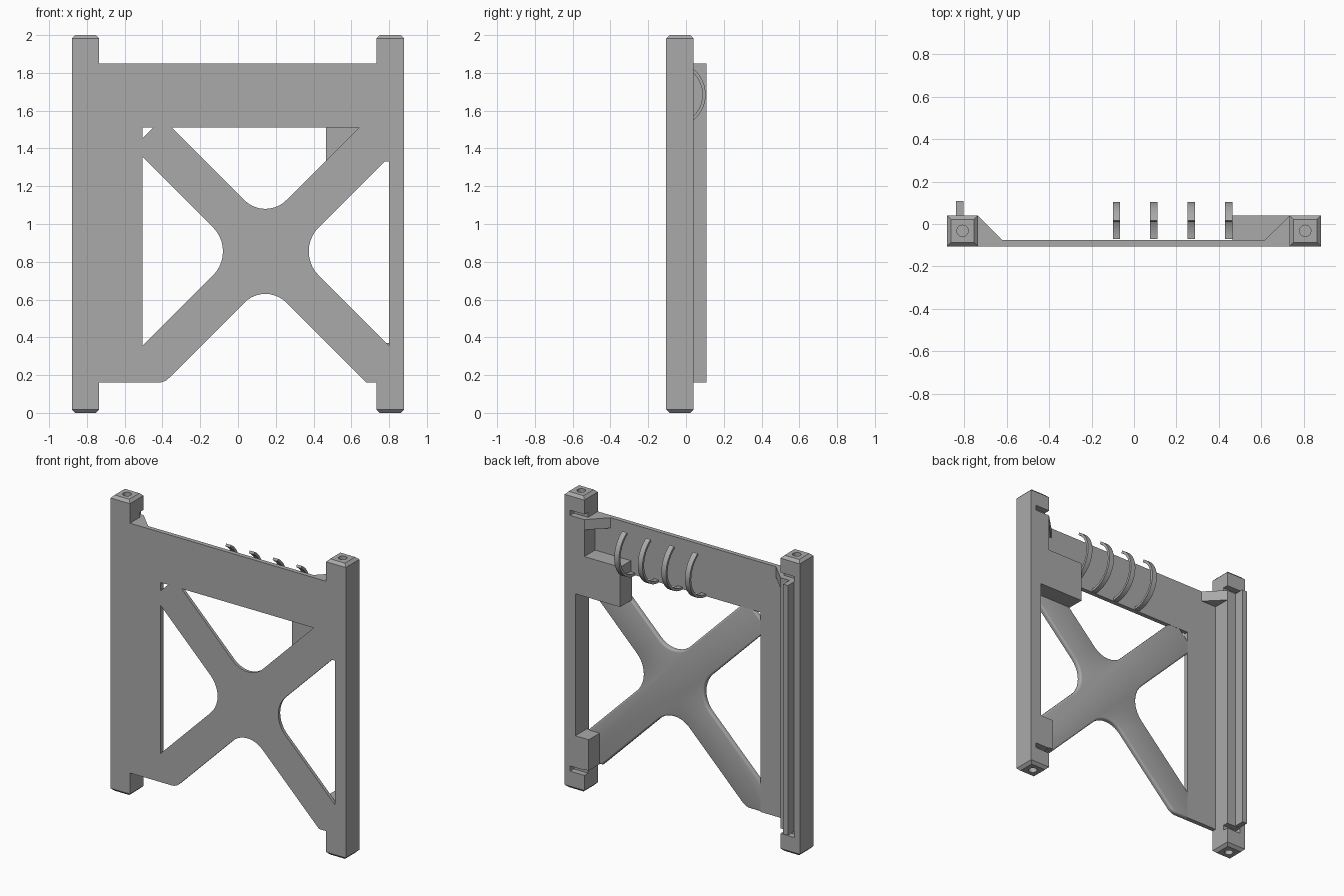
import bpy, bmesh, math
from mathutils import Vector

if "Cube" in bpy.data.objects:
    bpy.data.objects.remove(bpy.data.objects["Cube"])

grey = bpy.data.materials.new("plain_grey")
grey.use_nodes = True
GREY = (0.4, 0.4, 0.4, 1)
grey.diffuse_color = GREY
grey.node_tree.nodes["Principled BSDF"].inputs["Base Color"].default_value = GREY

FRONT, PANEL_BACK, POST_BACK = -0.105, -0.075, 0.04


def rounded(points, steps=10):
    """Outline with arcs at the corners given as (u, v, radius)."""
    out = []
    for i, p in enumerate(points):
        c = Vector(p[:2])
        if len(p) == 2:
            out.append(c)
            continue
        a = (Vector(points[i - 1][:2]) - c).normalized()
        b = (Vector(points[(i + 1) % len(points)][:2]) - c).normalized()
        half = a.angle(b) / 2
        centre = c + (a + b).normalized() * p[2] / math.sin(half)
        start = c + a * p[2] / math.tan(half) - centre
        end = c + b * p[2] / math.tan(half) - centre
        sweep = math.pi - 2 * half
        for k in range(steps + 1):
            t = k / steps
            out.append(centre + (start * math.sin((1 - t) * sweep)
                                 + end * math.sin(t * sweep)) / math.sin(sweep))
    return out


def prism(name, outline, lo, hi, axis="y", back_bevel=0, smooth=False):
    """Extrude an outline along an axis from lo to hi."""
    place = {"x": lambda p, h: (h, p[0], p[1]),
             "y": lambda p, h: (p[0], h, p[1]),
             "z": lambda p, h: (p[0], p[1], h)}[axis]
    bm = bmesh.new()
    bottom = [bm.verts.new(place(p, lo)) for p in outline]
    top = [bm.verts.new(place(p, hi)) for p in outline]
    bm.faces.new(bottom)
    cap = bm.faces.new(top)
    n = len(outline)
    for i in range(n):
        j = (i + 1) % n
        bm.faces.new((bottom[i], bottom[j], top[j], top[i]))
    bmesh.ops.recalc_face_normals(bm, faces=bm.faces)
    if back_bevel:
        bmesh.ops.bevel(bm, geom=list(cap.edges), offset=back_bevel,
                        segments=3, profile=0.5, affect="EDGES")
    mesh = bpy.data.meshes.new(name)
    bm.to_mesh(mesh)
    bm.free()
    mesh.materials.append(grey)
    obj = bpy.data.objects.new(name, mesh)
    bpy.context.collection.objects.link(obj)
    if smooth:
        activate(obj)
        bpy.ops.object.shade_smooth_by_angle(angle=math.radians(35))
    return obj


def activate(obj):
    bpy.ops.object.select_all(action="DESELECT")
    obj.select_set(True)
    bpy.context.view_layer.objects.active = obj


def box(name, x, y, z, **kw):
    return prism(name, [(x[0], z[0]), (x[1], z[0]), (x[1], z[1]), (x[0], z[1])], *y, **kw)


def cut(obj, cutter):
    mod = obj.modifiers.new("cut", "BOOLEAN")
    mod.operation, mod.solver, mod.object = "DIFFERENCE", "EXACT", cutter
    activate(obj)
    bpy.ops.object.modifier_apply(modifier=mod.name)
    bpy.data.objects.remove(cutter)


def post(name, x0, x1, side):
    """Square post with chamfered ends, end holes and slots in the back."""
    obj = box(name, (x0, x1), (FRONT, POST_BACK), (0, 2))
    bm = bmesh.new()
    bm.from_mesh(obj.data)
    ends = [e for e in bm.edges if abs(e.verts[0].co.z - e.verts[1].co.z) < 0.01]
    bmesh.ops.bevel(bm, geom=ends, offset=0.018, segments=1, affect="EDGES")
    bm.to_mesh(obj.data)
    bm.free()
    cx, cy = (x0 + x1) / 2, (FRONT + POST_BACK) / 2
    ring = [(cx + 0.027 * math.cos(a * math.tau / 20), cy + 0.027 * math.sin(a * math.tau / 20))
            for a in range(20)]
    inner = (x0 - 0.05, x1 - 0.04) if side > 0 else (x0 + 0.04, x1 + 0.05)
    for z in (0, 2):
        cut(obj, prism("hole_cutter", ring, z - 0.08, z + 0.08, axis="z"))
        s = 0.12 if z == 0 else 1.85
        cut(obj, box("slot_cutter", inner, (0, 0.1), (s, s + 0.035)))
    return obj


# Posts; the one on the left is narrowed between its upper and lower blocks
post("right_post", -0.88, -0.735, -1)
left_post = post("left_post", 0.733, 0.88, 1)
cut(left_post, box("recess_cutter", (0.6, 0.8), (-0.2, 0.2), (0.16, 1.33)))

# Flat panel: top band and side band
prism("panel", [(-0.735, 0.16), (-0.505, 0.16), (-0.505, 1.51), (0.733, 1.51),
                (0.733, 1.85), (-0.735, 1.85)], FRONT, PANEL_BACK)

# Crossed brace with rounded inner corners
brace = [(0.145, 1.015, 0.157), (-0.4, 1.56), (-0.555, 1.405), (-0.005, 0.855, 0.18),
         (-0.555, 0.305), (-0.555, 0.16), (-0.39, 0.16, 0.08), (0.145, 0.695, 0.157),
         (0.68, 0.16), (0.84, 0.16), (0.84, 0.315), (0.3, 0.855, 0.18),
         (0.84, 1.395), (0.69, 1.56)]
prism("cross_brace", rounded(brace), FRONT, PANEL_BACK - 0.001, back_bevel=0.012, smooth=True)

# Blocks behind the panel beside the left post
box("upper_block", (0.465, 0.735), (PANEL_BACK - 0.01, POST_BACK), (1.33, 1.6))
box("lower_block", (0.7, 0.805), (PANEL_BACK - 0.01, POST_BACK), (0.16, 0.37))

# Small wedges between panel and posts
for name, x, tip in (("right_wedge", -0.735, -0.62), ("left_wedge", 0.733, 0.617)):
    prism(name, [(x, PANEL_BACK), (tip, PANEL_BACK), (x, POST_BACK)], 1.78, 1.85, axis="z")

# Long fin on the back of the right post
box("fin", (-0.838, -0.803), (0, 0.108), (0.16, 1.85))

# Open cable hooks
arc = [math.radians(-90 + 150 * k / 24) for k in range(25)]
hook = [(PANEL_BACK + 0.005 + r * math.cos(a), 1.685 + r * math.sin(a))
        for r, angles in ((0.174, arc), (0.157, arc[::-1])) for a in angles]
for i in range(4):
    x = -0.1 + i * 0.1765
    prism(f"cable_hook_{i + 1}", hook, x, x + 0.035, axis="x", smooth=True)
